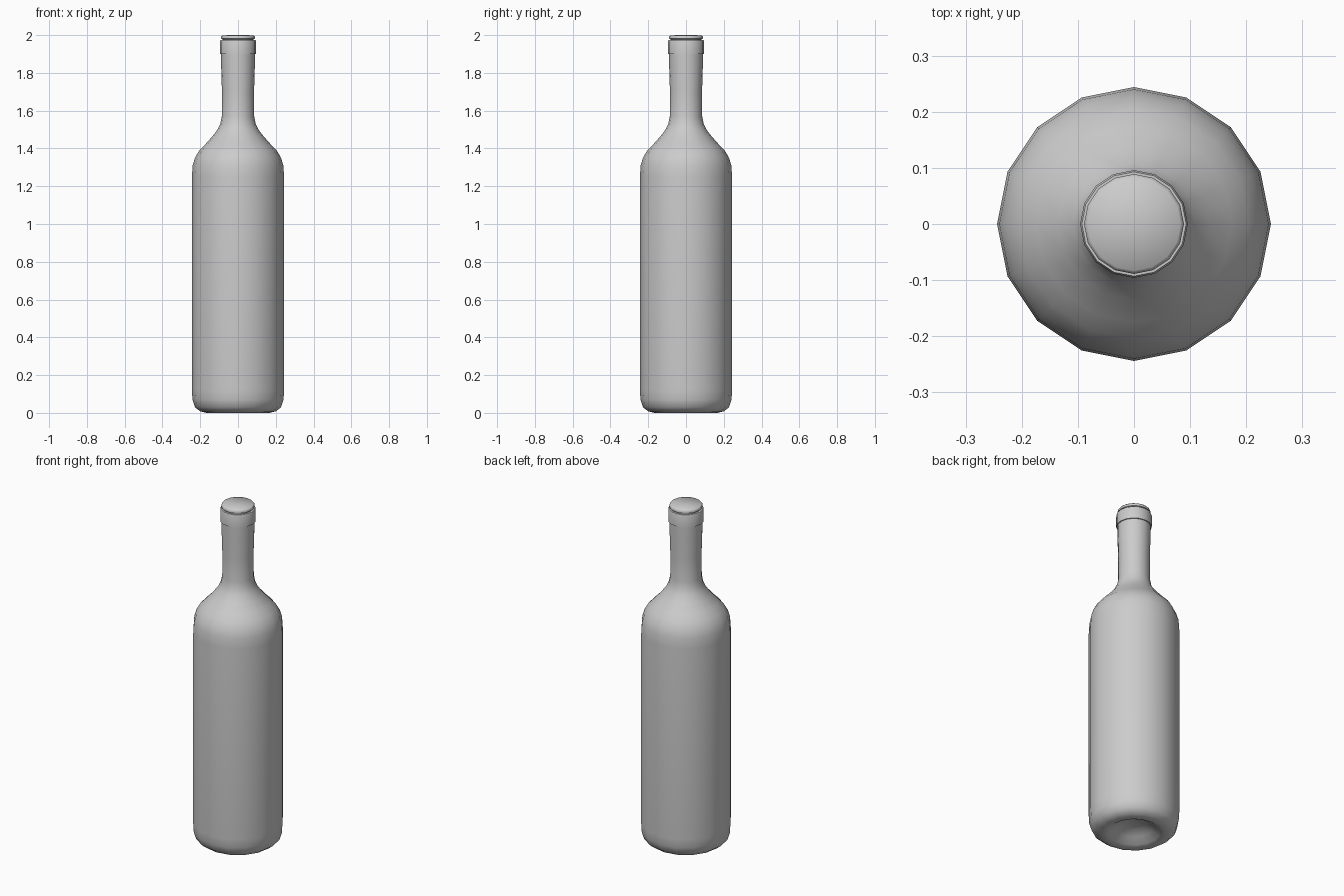
import bpy
import bmesh
from math import cos, sin, pi, radians

old = bpy.data.objects.get("Cube")
if old:
    bpy.data.objects.remove(old, do_unlink=True)

SIDES = 16

grey = bpy.data.materials.new("plain grey")
grey.use_nodes = True
colour = (0.6, 0.6, 0.6, 1)
grey.diffuse_color = colour
grey.node_tree.nodes["Principled BSDF"].inputs["Base Color"].default_value = colour


def lathe(name, profile, angle):
    """Spin (radius, height) points round z; a zero radius closes the end."""
    bm = bmesh.new()
    rings = []
    for r, z in profile:
        if r == 0:
            rings.append([bm.verts.new((0, 0, z))] * SIDES)
        else:
            turns = [2 * pi * i / SIDES for i in range(SIDES)]
            rings.append([bm.verts.new((r * cos(a), r * sin(a), z)) for a in turns])
    for low, high in zip(rings, rings[1:]):
        for i in range(SIDES):
            j = (i + 1) % SIDES
            corners = dict.fromkeys((low[i], low[j], high[j], high[i]))
            bm.faces.new(list(corners))
    bmesh.ops.recalc_face_normals(bm, faces=bm.faces)
    mesh = bpy.data.meshes.new(name)
    bm.to_mesh(mesh)
    bm.free()
    mesh.materials.append(grey)
    obj = bpy.data.objects.new(name, mesh)
    bpy.context.collection.objects.link(obj)
    bpy.ops.object.select_all(action="DESELECT")
    bpy.context.view_layer.objects.active = obj
    obj.select_set(True)
    bpy.ops.object.shade_smooth_by_angle(angle=radians(angle))
    return obj


# Hollowed base, straight body, sloping shoulder and slightly flared neck
lathe("bottle_body", [
    (0, 0.06), (0.06, 0.055), (0.10, 0.035), (0.14, 0.008), (0.165, 0),
    (0.20, 0.008), (0.228, 0.03), (0.241, 0.07), (0.244, 0.12),
    (0.244, 1.25), (0.24, 1.31), (0.228, 1.35), (0.205, 1.39),
    (0.175, 1.42), (0.135, 1.465), (0.108, 1.50), (0.094, 1.53),
    (0.086, 1.57), (0.085, 1.70), (0.089, 1.83), (0.09, 1.91)], 60)

# Raised collar round the mouth
lathe("neck_collar", [
    (0.088, 1.90), (0.096, 1.90), (0.096, 1.965), (0.093, 1.973),
    (0.08, 1.973)], 40)

# Stopper with a rounded rim
lathe("stopper", [
    (0.082, 1.96), (0.082, 1.978), (0.089, 1.981), (0.089, 1.992),
    (0.083, 1.999), (0, 2.0)], 50)
